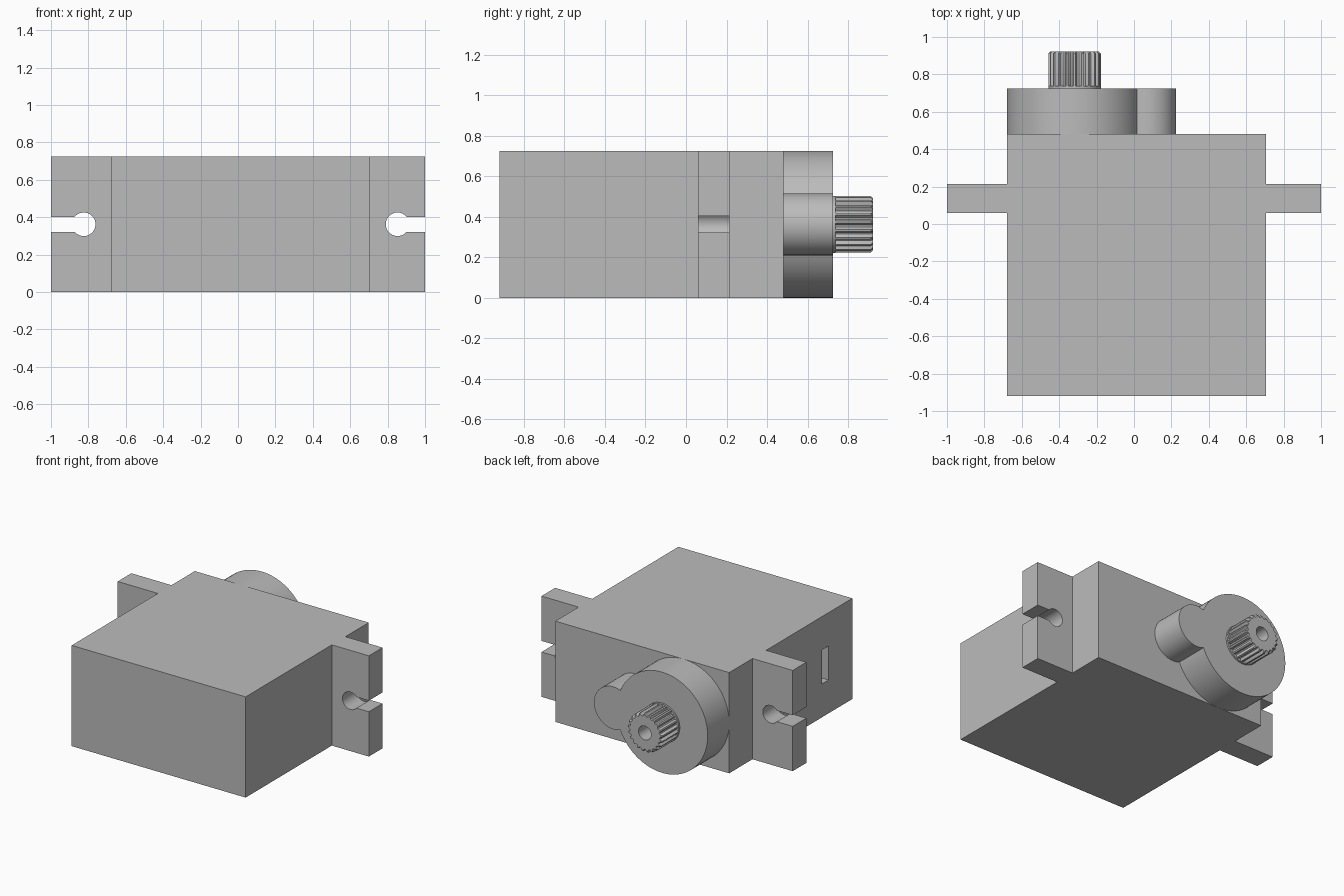
import bpy, bmesh
from math import pi, cos, sin, acos, asin, radians

if "Cube" in bpy.data.objects:
    bpy.data.objects.remove(bpy.data.objects["Cube"], do_unlink=True)

GREY = bpy.data.materials.new("plain_grey")
GREY.use_nodes = True
GREY.diffuse_color = (0.5, 0.5, 0.5, 1)
GREY.node_tree.nodes["Principled BSDF"].inputs["Base Color"].default_value = (0.5, 0.5, 0.5, 1)

HEIGHT = 0.725
MID = HEIGHT / 2
LEFT, RIGHT = -0.68, 0.705


def finish(name, bm, smooth=False):
    bmesh.ops.recalc_face_normals(bm, faces=bm.faces)
    mesh = bpy.data.meshes.new(name)
    bm.to_mesh(mesh)
    bm.free()
    mesh.materials.append(GREY)
    ob = bpy.data.objects.new(name, mesh)
    bpy.context.collection.objects.link(ob)
    bpy.ops.object.select_all(action='DESELECT')
    ob.select_set(True)
    bpy.context.view_layer.objects.active = ob
    if smooth:
        bpy.ops.object.shade_smooth_by_angle(angle=radians(30))
    return ob


def prism(name, outline, y0, y1, smooth=False):
    """Extrude an (x, z) outline from y0 to y1."""
    bm = bmesh.new()
    face = bm.faces.new([bm.verts.new((x, y0, z)) for x, z in outline])
    ext = bmesh.ops.extrude_face_region(bm, geom=[face])["geom"]
    verts = [v for v in ext if isinstance(v, bmesh.types.BMVert)]
    bmesh.ops.translate(bm, verts=verts, vec=(0, y1 - y0, 0))
    return finish(name, bm, smooth)


def rect(x0, x1, z0, z1):
    return [(x0, z0), (x1, z0), (x1, z1), (x0, z1)]


def arc(cx, cz, r, a0, a1, n):
    return [(cx + r * cos(a0 + (a1 - a0) * i / n),
             cz + r * sin(a0 + (a1 - a0) * i / n)) for i in range(n + 1)]


# Main case with the cable slot cut into its side
case = prism("case", rect(LEFT, RIGHT, 0, HEIGHT), -0.92, 0.48)
cutter = prism("slot_cutter", rect(LEFT - 0.1, LEFT + 0.1, 0.24, 0.485), -0.65, -0.575)
cutter.hide_render = True
bpy.context.view_layer.objects.active = case
cut = case.modifiers.new("cable_slot", 'BOOLEAN')
cut.object, cut.operation, cut.solver = cutter, 'DIFFERENCE', 'EXACT'
bpy.ops.object.modifier_apply(modifier=cut.name)
bpy.data.objects.remove(cutter, do_unlink=True)


# Mounting ears with keyhole slots
def ear(name, side, inner, hole_x):
    radius, half = 0.063, 0.04
    a = asin(half / radius)
    key = arc(hole_x, MID, radius, a, 2 * pi - a, 40)
    if side < 0:
        key = [(2 * hole_x - x, z) for x, z in key]
    outline = ([(inner, 0), (inner, HEIGHT), (side, HEIGHT), (side, MID + half)]
               + key + [(side, MID - half), (side, 0)])
    prism(name, outline, 0.06, 0.215, True)


ear("left_ear", 1, RIGHT, 0.853)
ear("right_ear", -1, LEFT, -0.825)

# Raised gear housing: a large disc merged with a small lobe
big_x, big_r = LEFT + MID, MID
lobe_x, lobe_r = 0.072, 0.153
gap = lobe_x - big_x
along = (gap ** 2 + big_r ** 2 - lobe_r ** 2) / (2 * gap)
a_big = acos(along / big_r)
a_lobe = acos((along - gap) / lobe_r)
housing = (arc(big_x, MID, big_r, a_big, 2 * pi - a_big, 80)
           + arc(lobe_x, MID, lobe_r, -a_lobe, a_lobe, 32)[1:-1])
prism("gear_housing", housing, 0.48, 0.725, True)

# Splined output shaft with a screw hole, built as a stack of loops
TEETH = 21
N = TEETH * 4


def shaft_loop(bm, y, r, groove=0):
    verts = []
    for i in range(N):
        a = 2 * pi * (i + 0.5) / N
        rr = r - (groove if i % 4 > 1 else 0)
        verts.append(bm.verts.new((big_x + rr * cos(a), y, MID + rr * sin(a))))
    return verts


bm = bmesh.new()
levels = [(0.72, 0.141), (0.737, 0.141), (0.737, 0.14, 0.018), (0.912, 0.14, 0.018),
          (0.922, 0.13, 0.012), (0.922, 0.05), (0.78, 0.05)]
loops = [shaft_loop(bm, *level) for level in levels]
for low, high in zip(loops, loops[1:]):
    for i in range(N):
        j = (i + 1) % N
        bm.faces.new((low[i], low[j], high[j], high[i]))
bm.faces.new(loops[0])
bm.faces.new(loops[-1])
finish("output_shaft", bm, True)
